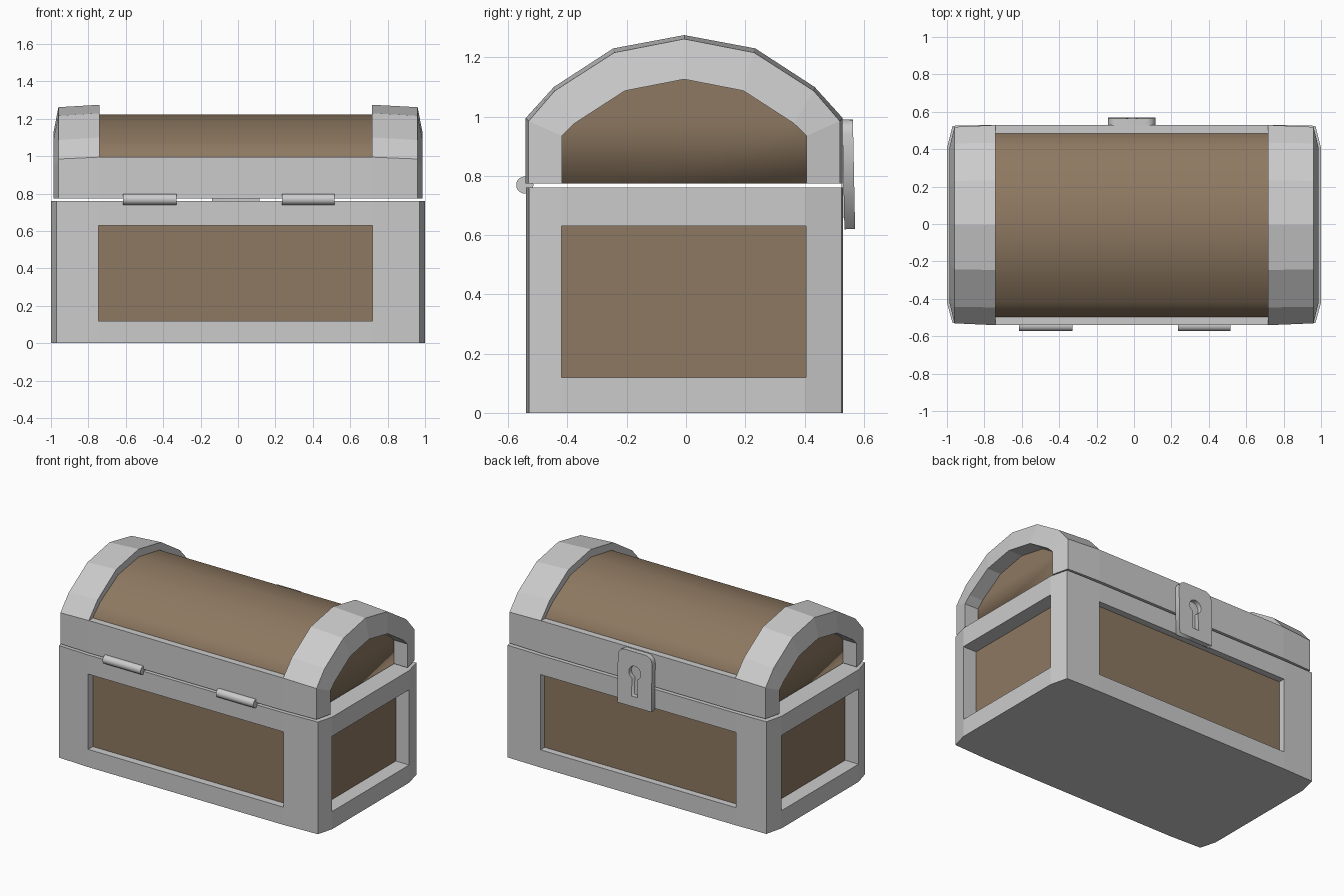
import bpy, bmesh, math
from mathutils import Vector

if "Cube" in bpy.data.objects:
    bpy.data.objects.remove(bpy.data.objects["Cube"])

wood = bpy.data.materials.new("wood")
wood.diffuse_color = (0.27, 0.19, 0.12, 1)
wood.use_nodes = True
wood.node_tree.nodes["Principled BSDF"].inputs["Base Color"].default_value = wood.diffuse_color


def to_object(bm, name, mat=None):
    bmesh.ops.remove_doubles(bm, verts=bm.verts, dist=1e-5)
    bmesh.ops.recalc_face_normals(bm, faces=bm.faces)
    me = bpy.data.meshes.new(name)
    bm.to_mesh(me)
    bm.free()
    ob = bpy.data.objects.new(name, me)
    bpy.context.collection.objects.link(ob)
    if mat:
        me.materials.append(mat)
    return ob


def box(name, lo, hi, mat=None):
    bm = bmesh.new()
    bmesh.ops.create_cube(bm, size=1)
    for v in bm.verts:
        v.co = Vector([(a + b) / 2 + c * (b - a) for a, b, c in zip(lo, hi, v.co)])
    return to_object(bm, name, mat)


def select_only(ob):
    bpy.ops.object.select_all(action='DESELECT')
    ob.select_set(True)
    bpy.context.view_layer.objects.active = ob


def arch(half, cy=-0.006):
    """Mirror a half profile (y, z), last point on the middle, into a full arch."""
    return [(cy - y, z) for y, z in half] + [(cy + y, z) for y, z in half[-2::-1]]


# Base frame: slightly bulged plan, panel faces pushed in, hollow inside
X0, X1, Y0, Y1, Z0, Z1 = -0.745, 0.72, -0.42, 0.405, 0.12, 0.63
plan = [(-0.97, -0.53), (X0, -0.54), (X1, -0.54), (0.97, -0.53), (1, Y0), (1, Y1),
        (0.97, 0.525), (X1, 0.53), (X0, 0.53), (-0.97, 0.525), (-1, Y1), (-1, Y0)]
bm = bmesh.new()
rings = [[bm.verts.new((x, y, z)) for x, y in plan] for z in (0, Z0, Z1, 0.76)]
push = {1: (0, 0.05, 0), 4: (-0.1, 0, 0), 7: (0, -0.045, 0), 10: (0.1, 0, 0)}
n = len(plan)
for k in range(3):
    for i in range(n):
        j = (i + 1) % n
        quad = [rings[k][i], rings[k][j], rings[k + 1][j], rings[k + 1][i]]
        if k == 1 and i in push:
            deep = [bm.verts.new(v.co + Vector(push[i])) for v in quad]
            for a in range(4):
                b = (a + 1) % 4
                bm.faces.new([quad[a], quad[b], deep[b], deep[a]])
        else:
            bm.faces.new(quad)
bm.faces.new(rings[0][::-1])
top = bm.faces.new(rings[3])
bm.normal_update()
bmesh.ops.inset_region(bm, faces=[top], thickness=0.14, use_even_offset=True)
cav = bmesh.ops.extrude_face_region(bm, geom=[top])
bmesh.ops.translate(bm, vec=(0, 0, -0.68),
                    verts=[g for g in cav['geom'] if isinstance(g, bmesh.types.BMVert)])
if top.is_valid:
    bm.faces.remove(top)
to_object(bm, "base_frame")

# Wood panels behind the base openings
box("front_panel", (X0, -0.49, Z0), (X1, -0.47, Z1), wood)
box("back_panel", (X0, 0.465, Z0), (X1, 0.485, Z1), wood)
box("right_panel", (0.88, Y0, Z0), (0.9, Y1, Z1), wood)
box("left_panel", (-0.9, Y0, Z0), (-0.88, Y1, Z1), wood)

# Lid end bands: arched rings bridged from the inner side to the end opening
LB = 0.775
outer = arch([(0.535, LB), (0.535, 0.995), (0.44, 1.10), (0.24, 1.23), (0, 1.275)])
shoulder = arch([(0.525, LB), (0.525, 0.985), (0.437, 1.087), (0.236, 1.216), (0, 1.262)])
opening = arch([(0.413, LB), (0.413, 0.935), (0.37, 0.977), (0.2, 1.087), (0, 1.126)])
for side, name, edge in ((-1, "left_lid_band", 0.74), (1, "right_lid_band", 0.717)):
    bm = bmesh.new()
    sections = ((edge, outer), (0.96, shoulder), (0.987, opening), (edge, opening))
    loops = [[bm.verts.new((side * x, y, z)) for y, z in prof] for x, prof in sections]
    for k in range(4):
        a, b = loops[k], loops[(k + 1) % 4]
        for i in range(len(a) - 1):
            bm.faces.new([a[i], a[i + 1], b[i + 1], b[i]])
    for i in (0, -1):
        bm.faces.new([lp[i] for lp in loops])
    to_object(bm, name)

# Lid rims joining the bands at front and back
box("front_lid_rim", (-0.74, -0.541, LB), (0.717, -0.46, 0.995))
box("back_lid_rim", (-0.74, 0.45, LB), (0.717, 0.529, 0.995))

# Wooden barrel of the lid, smooth and hollow, its ends are the recessed end panels
barrel = arch([(0.49, LB), (0.49, 1.0), (0.41, 1.075), (0.22, 1.185), (0, 1.222)])
bm = bmesh.new()
a, b = [[bm.verts.new((x, y, z)) for y, z in barrel] for x in (-0.885, 0.885)]
for i in range(len(a) - 1):
    bm.faces.new([a[i], b[i], b[i + 1], a[i + 1]])
bm.faces.new(a)
bm.faces.new(b[::-1])
lid = to_object(bm, "lid_barrel", wood)
select_only(lid)
bpy.ops.object.shade_smooth_by_angle(angle=math.radians(48))
shell = lid.modifiers.new("thickness", 'SOLIDIFY')
shell.thickness = 0.06
shell.offset = -1

# Hinge pins
for name, x0, x1 in (("left_hinge", -0.615, -0.33), ("right_hinge", 0.235, 0.515)):
    bpy.ops.mesh.primitive_cylinder_add(vertices=20, radius=0.029, depth=x1 - x0,
                                        location=((x0 + x1) / 2, -0.544, 0.769),
                                        rotation=(0, math.pi / 2, 0))
    bpy.context.object.name = name
    bpy.ops.object.shade_smooth_by_angle(angle=math.radians(40))


# Latch plate: filled outline with rounded top and a keyhole
def arc(cx, cy, r, a0, a1, steps):
    return [(cx + r * math.cos(math.radians(a0 + (a1 - a0) * i / steps)),
             cy + r * math.sin(math.radians(a0 + (a1 - a0) * i / steps))) for i in range(steps + 1)]


plate = [(-0.128, -0.185), (0.128, -0.185)] + arc(0.078, 0.135, 0.05, 0, 90, 5) \
    + arc(-0.078, 0.135, 0.05, 90, 180, 5)
keyhole = arc(0, 0.045, 0.045, -65, 245, 14) + [(-0.024, -0.115), (0.024, -0.115)]
cu = bpy.data.curves.new("latch_plate", 'CURVE')
cu.dimensions = '2D'
cu.fill_mode = 'BOTH'
cu.extrude = 0.018
for pts in (plate, keyhole):
    sp = cu.splines.new('POLY')
    sp.points.add(len(pts) - 1)
    for p, (x, y) in zip(sp.points, pts):
        p.co = (x, y, 0, 1)
    sp.use_cyclic_u = True
latch = bpy.data.objects.new("latch_plate", cu)
bpy.context.collection.objects.link(latch)
latch.location = (-0.012, 0.549, 0.805)
latch.rotation_euler = (math.pi / 2 + 0.02, 0, 0)
select_only(latch)
bpy.ops.object.convert(target='MESH')
box("keyhole_backing", (-0.08, 0.525, 0.66), (0.056, 0.537, 0.93))
